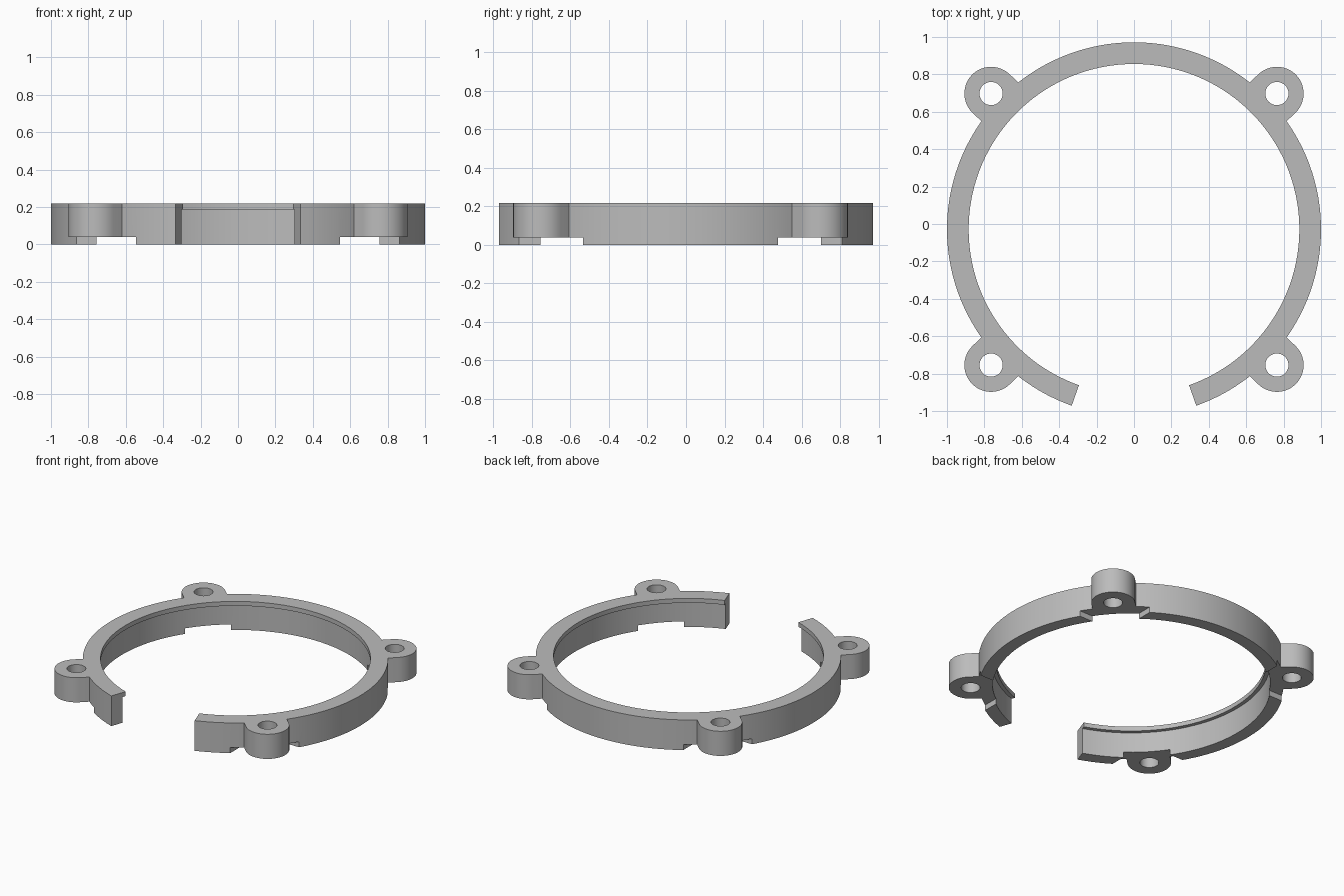
import bpy, bmesh, math
from mathutils import Vector

if "Cube" in bpy.data.objects:
    bpy.data.objects.remove(bpy.data.objects["Cube"])

CY = -0.0285                      # ring centre in y
R_OUT, R_WALL, R_LIP = 1.0, 0.91, 0.884
HEIGHT, LIP_Z, NOTCH_Z = 0.218, 0.186, 0.04
GAP = math.radians(19.45)         # half angle of the front opening
LUG_X, LUG_Y, LUG_R, HOLE_R = 0.764, 0.726, 0.143, 0.062

grey = bpy.data.materials.new("plain grey")
grey.diffuse_color = (0.5, 0.5, 0.5, 1)
grey.use_nodes = True
grey.node_tree.nodes["Principled BSDF"].inputs["Base Color"].default_value = grey.diffuse_color


def make(name, bm):
    bmesh.ops.recalc_face_normals(bm, faces=bm.faces)
    me = bpy.data.meshes.new(name)
    bm.to_mesh(me)
    bm.free()
    me.materials.append(grey)
    ob = bpy.data.objects.new(name, me)
    bpy.context.collection.objects.link(ob)
    return ob


def prism(name, points, z0, z1):
    """Extrude a flat outline from z0 to z1."""
    bm = bmesh.new()
    face = bm.faces.new([bm.verts.new((x, y, z0)) for x, y in points])
    out = bmesh.ops.extrude_face_region(bm, geom=[face])
    verts = [g for g in out["geom"] if isinstance(g, bmesh.types.BMVert)]
    bmesh.ops.translate(bm, verts=verts, vec=(0, 0, z1 - z0))
    return make(name, bm)


def combine(target, tool, operation):
    mod = target.modifiers.new(operation.lower(), 'BOOLEAN')
    mod.operation, mod.object, mod.solver = operation, tool, 'EXACT'
    bpy.context.view_layer.objects.active = target
    bpy.ops.object.modifier_apply(modifier=mod.name)
    bpy.data.objects.remove(tool, do_unlink=True)


# Open ring: stepped cross-section swept around, leaving the front gap
section = [(R_OUT, 0), (R_OUT, HEIGHT), (R_LIP, HEIGHT),
           (R_LIP, LIP_Z), (R_WALL, LIP_Z), (R_WALL, 0)]
bm = bmesh.new()
STEPS = 120
rows = []
for i in range(STEPS + 1):
    a = -math.pi / 2 + GAP + (2 * math.pi - 2 * GAP) * i / STEPS
    rows.append([bm.verts.new((r * math.cos(a), CY + r * math.sin(a), z))
                 for r, z in section])
n = len(section)
for p, q in zip(rows, rows[1:]):
    for k in range(n):
        bm.faces.new((p[k], p[(k + 1) % n], q[(k + 1) % n], q[k]))
bm.faces.new(rows[0])
bm.faces.new(rows[-1])
ring = make("clamp_ring", bm)

corners = [(sx, sy) for sx in (-1, 1) for sy in (-1, 1)]

# Square-cornered notches in the underside at each lug
for sx, sy in corners:
    x0, x1 = sx * 0.545, sx * 1.2
    y0, y1 = CY + sy * 0.506, CY + sy * 1.2
    combine(ring, prism("notch_cutter", [(x0, y0), (x1, y0), (x1, y1), (x0, y1)],
                        -0.1, NOTCH_Z), 'DIFFERENCE')

# Rounded lugs with straight necks running into the ring
for sx, sy in corners:
    centre = Vector((sx * LUG_X, sy * LUG_Y))
    out = centre.normalized()
    side = Vector((-out.y, out.x))
    pts = [out * 0.93 - side * LUG_R]
    for i in range(25):
        t = -math.pi / 2 + math.pi * i / 24
        pts.append(centre + (out * math.cos(t) + side * math.sin(t)) * LUG_R)
    pts.append(out * 0.93 + side * LUG_R)
    combine(ring, prism("screw_lug", [(p.x, p.y + CY) for p in pts],
                        NOTCH_Z, HEIGHT), 'UNION')

# Screw holes
for sx, sy in corners:
    pts = [(sx * LUG_X + HOLE_R * math.cos(math.tau * i / 32),
            CY + sy * LUG_Y + HOLE_R * math.sin(math.tau * i / 32)) for i in range(32)]
    combine(ring, prism("hole_cutter", pts, -0.1, HEIGHT + 0.1), 'DIFFERENCE')

# Smooth curved walls, crisp edges
bpy.ops.object.select_all(action='DESELECT')
ring.select_set(True)
bpy.context.view_layer.objects.active = ring
bpy.ops.object.shade_smooth_by_angle(angle=math.radians(30))
